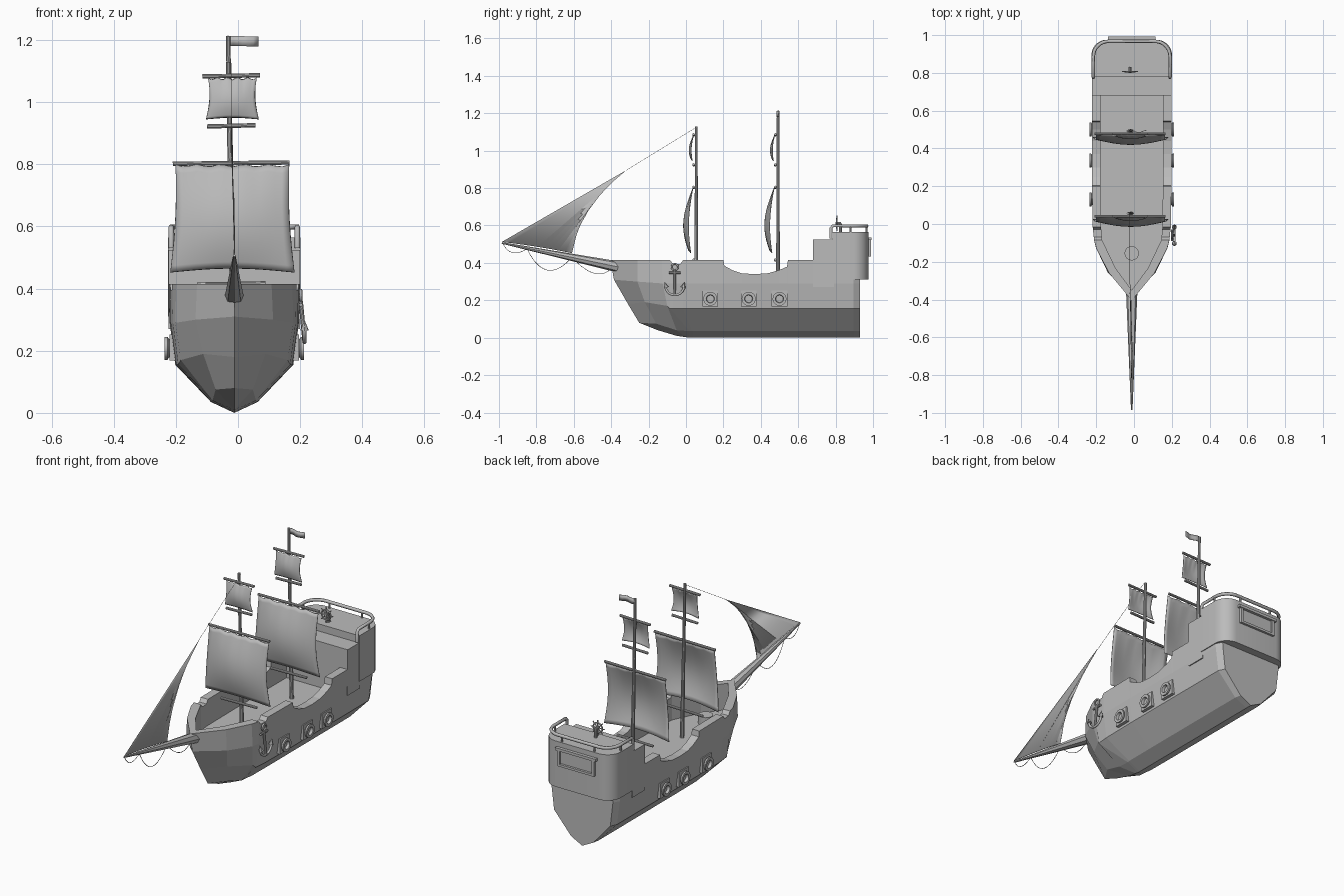
import bpy, bmesh, math
from mathutils import Vector

if "Cube" in bpy.data.objects:
    bpy.data.objects.remove(bpy.data.objects["Cube"])

CX = -0.012          # hull centre line
MX = -0.022          # mast line
grey = bpy.data.materials.new("plain grey")
grey.use_nodes = True
grey.diffuse_color = (0.5, 0.5, 0.5, 1)
grey.node_tree.nodes["Principled BSDF"].inputs["Base Color"].default_value = (0.5, 0.5, 0.5, 1)


def finish(name, bm, smooth=True, x=0.0):
    bmesh.ops.recalc_face_normals(bm, faces=bm.faces[:])
    me = bpy.data.meshes.new(name)
    bm.to_mesh(me)
    bm.free()
    me.materials.append(grey)
    ob = bpy.data.objects.new(name, me)
    ob.location.x = x
    bpy.context.collection.objects.link(ob)
    if smooth:
        bpy.ops.object.select_all(action='DESELECT')
        ob.select_set(True)
        bpy.context.view_layer.objects.active = ob
        bpy.ops.object.shade_smooth_by_angle(angle=math.radians(35))
    return ob


def box(name, lo, hi):
    bm = bmesh.new()
    bmesh.ops.create_cube(bm, size=1)
    for v in bm.verts:
        v.co = [(a + b) / 2 + c * (b - a) for a, b, c in zip(lo, hi, v.co)]
    return finish(name, bm, False)


def rod(name, a, b, r1, r2=None, sides=10):
    a, b = Vector(a), Vector(b)
    bm = bmesh.new()
    bmesh.ops.create_cone(bm, cap_ends=True, segments=sides, radius1=r1,
                          radius2=r1 if r2 is None else r2, depth=(b - a).length)
    q = (b - a).to_track_quat('Z', 'Y')
    for v in bm.verts:
        v.co = q @ v.co + (a + b) / 2
    return finish(name, bm)


def tube(name, pts, r, cyclic=False):
    cu = bpy.data.curves.new(name, 'CURVE')
    cu.dimensions = '3D'
    cu.bevel_depth, cu.bevel_resolution, cu.use_fill_caps = r, 1, True
    sp = cu.splines.new('POLY')
    sp.points.add(len(pts) - 1)
    for p, co in zip(sp.points, pts):
        p.co = (*co, 1)
    sp.use_cyclic_u = cyclic
    cu.materials.append(grey)
    ob = bpy.data.objects.new(name, cu)
    bpy.context.collection.objects.link(ob)
    return ob


def prism(name, outline, z0, z1):
    bm = bmesh.new()
    f = bm.faces.new([bm.verts.new((x, y, z0)) for x, y in outline])
    top = bmesh.ops.extrude_face_region(bm, geom=[f])["geom"]
    for v in top:
        if isinstance(v, bmesh.types.BMVert):
            v.co.z = z1
    return finish(name, bm, True)


def ring(cx, cy, cz, r, n=16):
    return [(cx + r * math.cos(t), cy, cz + r * math.sin(t))
            for t in (math.tau * i / n for i in range(n))]


# Hull: half sections from keel to deck centre, lofted and mirrored
DECK = 0.27


def section(keel, bilge, chine, mid, top, inner):
    ix, iy = inner
    return [keel, bilge, chine, mid, top, (ix, iy, top[2]), (ix, iy, DECK), (0, iy, DECK)]


cols = [
    section((0, -.15, .04), (0, -.25, .08), (0, -.31, .18), (0, -.385, .31), (0, -.405, .415), (0, -.35)),
    section((0, -.05, .01), (.06, -.16, .075), (.10, -.22, .19), (.125, -.26, .30), (.12, -.26, .415), (.085, -.235)),
    section((0, 0, .003), (.07, -.05, .04), (.172, -.10, .17), (.19, -.125, .29), (.187, -.13, .415), (.145, -.11)),
]
sheer = [(-.085, .415), (-.07, .395), (-.03, .395), (-.015, .415), (.2, .415), (.205, .385),
         (.25, .36), (.3, .344), (.37, .34), (.44, .345), (.5, .362), (.54, .38), (.545, .415),
         (.895, .415), (.93, .415)]
for y, z in sheer:
    w = min(1, .95 + .5 * (y + .085)) * (0.91 if y > .92 else 1)
    low = max(y, .02 + (y + .085) * .2)
    cols.append(section((0, low, 0), (.075 * w, low, .035), (.19 * w, y, .155),
                        (.208 * w, y, .29), (.21 * w, y, z), (.165 * w, y)))
for k in (6, 7):      # close the stern above the deck
    cols[-1][k] = (cols[-1][k][0], .93, .415)

bm = bmesh.new()
for s in (1, -1):
    g = [[bm.verts.new((s * x, y, z)) for x, y, z in c] for c in cols]
    for a, b in zip(g, g[1:]):
        for j in range(len(a) - 1):
            bm.faces.new((a[j], a[j + 1], b[j + 1], b[j]))
    bm.faces.new(g[-1])
bmesh.ops.remove_doubles(bm, verts=bm.verts[:], dist=1e-5)
bmesh.ops.dissolve_degenerate(bm, edges=bm.edges[:], dist=1e-5)
finish("hull", bm, False, CX)

# Stern cabin with rounded rear corners
def stern_outline(half, y0, y1, r, n=8):
    arc = [(half - r + r * math.cos(t), y1 - r + r * math.sin(t))
           for t in (math.pi / 2 * i / n for i in range(n + 1))]
    right = [(half, y0)] + arc
    return [(CX + x, y) for x, y in right] + [(CX - x, y) for x, y in reversed(right)]


prism("stern_cabin", stern_outline(.213, .78, .975, .08), .31, .565)
box("quarterdeck_step", (CX - .211, .68, DECK), (CX + .211, .79, .525))

# Stern rail and posts
path = stern_outline(.203, .785, .967, .08)
rail = [(x, y, .598) for x, y in path]
rail = [(path[0][0], .775, .53), (path[0][0], .775, .585)] + rail
rail += [(path[-1][0], .775, .585), (path[-1][0], .775, .53)]
tube("stern_rail", rail, .009)
for s in (1, -1):
    for x, y in ((.203, .88), (.1, .965)):
        rod("rail_post", (CX + s * x, y, .56), (CX + s * x, y, .598), .006)

# Stern window
box("window_panel", (CX - .10, .97, .45), (CX + .10, .979, .52))
box("window_ledge", (CX - .125, .97, .522), (CX + .125, .992, .537))
box("window_sill", (CX - .112, .97, .435), (CX + .112, .988, .448))
for s in (1, -1):
    x = CX + s * .105
    box("window_side", (x - .007, .97, .44), (x + .007, .988, .525))

# Helm wheel
rod("helm_post", (MX, .825, .56), (MX, .825, .61), .008)
rod("helm_axle", (MX, .80, .612), (MX, .83, .612), .008)
tube("helm_rim", ring(MX, .807, .612, .028), .004, True)
for i in range(4):
    t = math.pi * i / 4
    d = Vector((math.cos(t), 0, math.sin(t))) * .042
    c = Vector((MX, .807, .612))
    rod("helm_spoke", c - d, c + d, .003, sides=6)

# Gun ports with flared muzzles on both sides
for s in (1, -1):
    for y in (.13, .335, .5):
        xs = sorted((CX + s * .185, CX + s * .209))
        box("gun_port", (xs[0], y - .042, .168), (xs[1], y + .042, .252))
        bm = bmesh.new()
        n = 20
        prof = [(.19, .028), (.21, .03), (.215, .037), (.224, .037), (.224, .022), (.20, .018)]
        loops = [[bm.verts.new((CX + s * px, y + r * math.cos(math.tau * i / n),
                                .208 + r * math.sin(math.tau * i / n))) for i in range(n)]
                 for px, r in prof]
        for a, b in zip(loops, loops[1:]):
            for i in range(n):
                bm.faces.new((a[i], a[(i + 1) % n], b[(i + 1) % n], b[i]))
        bm.faces.new(loops[-1])
        bm.faces.new(loops[0])
        finish("gun_muzzle", bm)

# Masts, yards and bulging sails
def sail(name, y0, ztop, zbot, half_top, half_bot, bulge, n=16):
    bm = bmesh.new()
    g = []
    for j in range(n + 1):
        v = j / n
        for i in range(n + 1):
            u = i / n * 2 - 1
            arch = math.cos(u * math.pi / 2)
            half = half_top + (half_bot - half_top) * v - .008 * math.sin(math.pi * v)
            z = ztop + (zbot - ztop) * v + .04 * bulge / .06 * arch * v * .4
            z -= .004 * (1 - v) * (1 + math.cos(u * 15))
            y = y0 - bulge * math.sin(math.pi * v * .85) * (.45 + .55 * arch)
            g.append(bm.verts.new((MX + .004 + u * half, y, z)))
    m = n + 1
    for j in range(n):
        for i in range(n):
            k = j * m + i
            bm.faces.new((g[k], g[k + 1], g[k + m + 1], g[k + m]))
    ob = finish(name, bm)
    ob.modifiers.new("cloth", 'SOLIDIFY').thickness = .003


for label, y, top in (("fore", .055, 1.13), ("main", .492, 1.213)):
    rod(label + "_mast", (MX + .008, y, DECK - .01), (MX - .01, y, top), .011, .007)
    for z, half in ((.802, .188), (1.083, .093), (.922, .078), (.413, .11)):
        rod(label + "_yard", (MX - half, y - .014, z), (MX + half, y - .014, z + .004), .007)
    sail(label + "_lower_sail", y - .02, .80, .452, .183, .2, .05)
    sail(label + "_upper_sail", y - .018, 1.08, .945, .078, .085, .022)

# Flag
bm = bmesh.new()
strip = [[bm.verts.new((-.034 + .0165 * i, .492 + .006 * math.sin(i * 1.3), z - .0005 * i))
          for z in (1.182, 1.214)] for i in range(7)]
for a, b in zip(strip, strip[1:]):
    bm.faces.new((a[0], b[0], b[1], a[1]))
finish("flag", bm).modifiers.new("cloth", 'SOLIDIFY').thickness = .003

# Bowsprit, jib and rigging
rod("bowsprit", (CX, -.36, .378), (CX, -.985, .507), .03, .004, 8)


def bend(a, c, b, n=10):
    a, b, c = Vector(a), Vector(b), Vector(c)
    return [a * (1 - t) ** 2 + c * 2 * t * (1 - t) + b * t * t for t in (i / n for i in range(n + 1))]


tip, head, clew = (CX, -.985, .512), (MX, -.32, .895), (CX, -.61, .452)
edge = bend(head, (CX, -.57, .70), clew) + bend(clew, (CX, -.79, .49), tip)[1:]
bm = bmesh.new()
bm.faces.new([bm.verts.new(p) for p in edge])
bmesh.ops.triangulate(bm, faces=bm.faces[:])
finish("jib", bm).modifiers.new("cloth", 'SOLIDIFY').thickness = .003
tube("jib_stay", [head, (MX, .055, 1.125)], .001)
for a, c, b in (((-.98, .505), (-.94, .42), (-.85, .475)), ((-.85, .475), (-.75, .27), (-.61, .43)),
                ((-.61, .43), (-.48, .29), (-.40, .37))):
    tube("bow_rope", bend((CX, *a), (CX, *c), (CX, *b)), .0015)

# Foredeck capstan
rod("capstan", (CX, -.155, DECK - .01), (CX, -.155, .315), .038, sides=20)

# Anchor on the left bow
ax, ay = .202, -.06
tube("anchor_ring", [(ax, ay + (p[0]) , p[2]) for p in ring(0, 0, .378, .017)], .005, True)
rod("anchor_shank", (ax, ay, .36), (ax + .012, ay, .232), .007)
rod("anchor_stock", (ax, ay - .03, .348), (ax, ay + .03, .348), .006)
arms = [(ax + .012, ay + .05 * math.sin(t), .278 - .05 * math.cos(t))
        for t in (-1.6 + .2 * i for i in range(17))]
tube("anchor_arms", arms, .007)
for s, p in ((-1, arms[0]), (1, arms[-1])):
    rod("anchor_fluke", (p[0], p[1] - s * .006, p[2] - .012), (p[0], p[1] + s * .004, p[2] + .02), .014, 0, 6)
